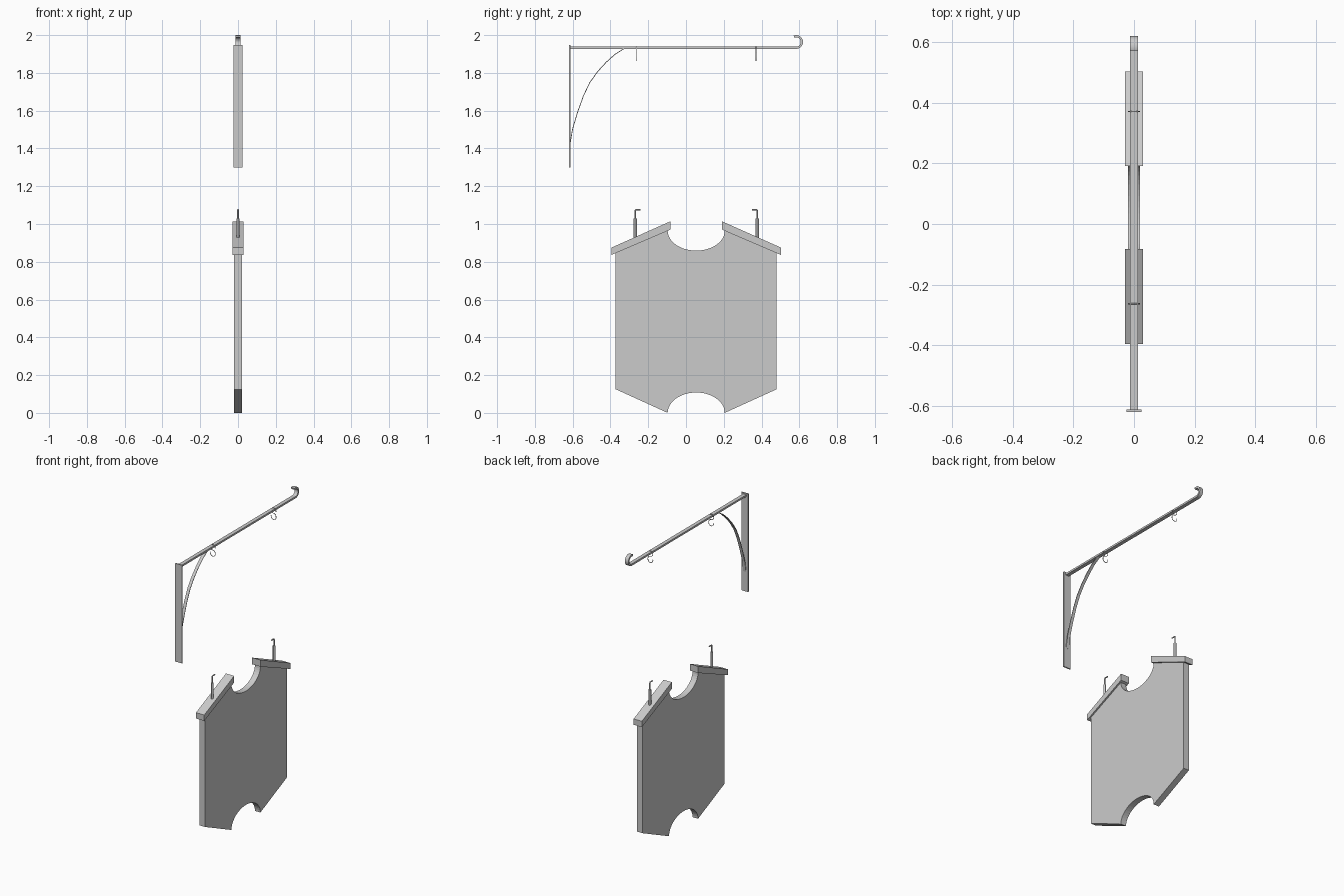
import bpy, bmesh
from math import sin, cos, pi, radians
from mathutils import Vector

if "Cube" in bpy.data.objects:
    bpy.data.objects.remove(bpy.data.objects["Cube"])

C = 0.054  # y centre of the hanging board


def prism(name, outline, half_x):
    """Extrude a (y, z) outline along x, symmetric about x = 0."""
    bm = bmesh.new()
    face = bm.faces.new([bm.verts.new((-half_x, y, z)) for y, z in outline])
    new = bmesh.ops.extrude_face_region(bm, geom=[face])["geom"]
    bmesh.ops.translate(bm, vec=(2 * half_x, 0, 0),
                        verts=[v for v in new if isinstance(v, bmesh.types.BMVert)])
    bmesh.ops.recalc_face_normals(bm, faces=bm.faces)
    mesh = bpy.data.meshes.new(name)
    bm.to_mesh(mesh)
    bm.free()
    ob = bpy.data.objects.new(name, mesh)
    bpy.context.collection.objects.link(ob)
    return ob


def strip(name, path, half_x, half_t):
    """Flat bar of given thickness following a (y, z) path."""
    pts = [Vector(p) for p in path]
    left, right = [], []
    for i, p in enumerate(pts):
        d = (pts[min(i + 1, len(pts) - 1)] - pts[max(i - 1, 0)]).normalized()
        n = Vector((-d.y, d.x)) * half_t
        left.append(p + n)
        right.append(p - n)
    return prism(name, left + right[::-1], half_x)


def wire(name, pts, r):
    """Round wire along a list of 3D points."""
    cu = bpy.data.curves.new(name, 'CURVE')
    cu.dimensions = '3D'
    cu.bevel_depth = r
    cu.bevel_resolution = 2
    cu.use_fill_caps = True
    sp = cu.splines.new('POLY')
    sp.points.add(len(pts) - 1)
    for p, co in zip(sp.points, pts):
        p.co = (*co, 1)
    ob = bpy.data.objects.new(name, cu)
    bpy.context.collection.objects.link(ob)
    return ob


def arc(cy, cz, ry, rz, a0, a1, n):
    return [(cy + ry * cos(radians(a0 + (a1 - a0) * i / n)),
             cz + rz * sin(radians(a0 + (a1 - a0) * i / n))) for i in range(n + 1)]


# sign board with scooped top and bottom
outline = [(C - 0.426, 0.125)]
outline += arc(C, 0.0, 0.151, 0.108, 180, 0, 24)
outline += [(C + 0.426, 0.125), (C + 0.426, 0.848)]
outline += arc(C, 0.964, 0.151, 0.105, 0, -180, 24)
outline += [(C - 0.426, 0.848)]
prism("sign_board", outline, 0.02)

for side, s in (("left", -1), ("right", 1)):
    # sloped cap moulding
    prism(f"cap_{side}", [(C + s * 0.449, 0.836), (C + s * 0.449, 0.875),
                          (C + s * 0.137, 1.014), (C + s * 0.137, 0.970)], 0.03)
    # hanger post and bent hook
    y = C + s * 0.323
    bpy.ops.mesh.primitive_cylinder_add(vertices=12, radius=0.0085, depth=0.125,
                                        location=(0, y, 0.9675))
    bpy.context.object.name = f"hanger_post_{side}"
    bpy.ops.object.shade_smooth_by_angle()
    tip = y - s * 0.027
    wire(f"hanger_hook_{side}", [(0, y, 1.02), (0, y, 1.07), (0, y - s * 0.002, 1.0745),
                                 (0, y - s * 0.006, 1.076), (0, tip, 1.076)], 0.004)
    # S-shaped hook looped over the bar
    y = C + s * 0.317
    upper = arc(0, 1.9235, 0.0175, 0.018, -10, 270, 20)
    lower = arc(0, 1.8845, 0.0185, 0.021, 90, -190, 20)
    wire(f"bar_hook_{side}", [(x, y, z) for x, z in upper + lower[1:]], 0.002)

# wall plate
prism("wall_plate", [(-0.62, 1.30), (-0.612, 1.30), (-0.612, 1.947), (-0.62, 1.947)], 0.025)

# horizontal bar with curled end
strip("bar", [(-0.613, 1.933)] + arc(0.583, 1.9635, 0.0305, 0.0305, -90, 112, 20),
      0.0125, 0.006)

# curved brace strap, a quadratic-like sweep from plate to bar
strip("brace", [(-0.613, 1.43), (-0.600, 1.505), (-0.574, 1.592), (-0.543, 1.678),
                (-0.510, 1.748), (-0.467, 1.808), (-0.422, 1.857), (-0.375, 1.899),
                (-0.325, 1.930)], 0.01, 0.002)
